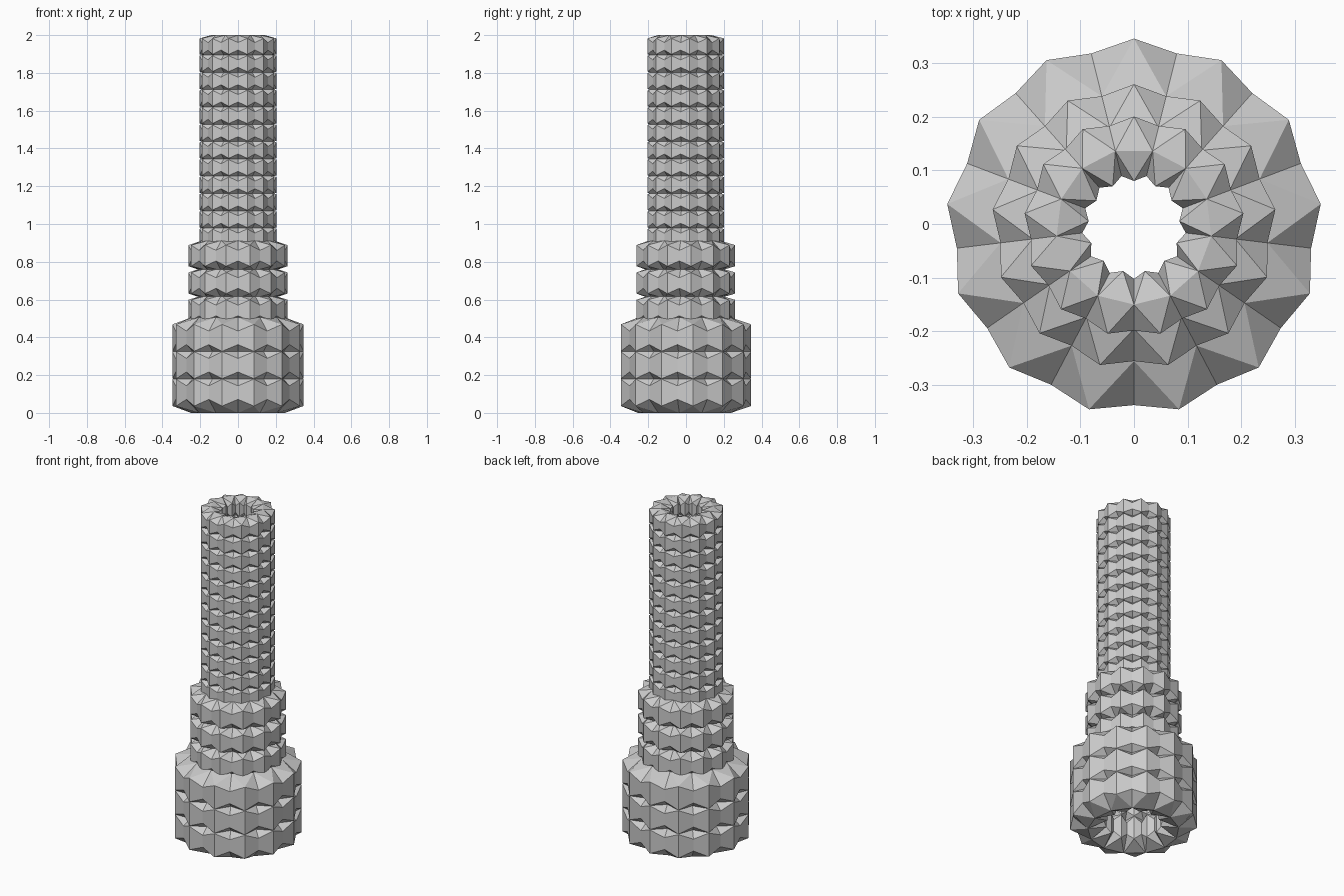
import bpy, bmesh
from math import sin, cos, pi

if "Cube" in bpy.data.objects:
    bpy.data.objects.remove(bpy.data.objects["Cube"])

N = 13            # lobes round every ring
CY = -0.005       # odd lobe count shifts the axis slightly


def ring(bm, z0, R, a, h, p, b, v):
    """Faceted ring: spikes at each lobe, valleys half way between lobes."""
    def vert(step, r, z):
        t = 2 * pi * step / N
        return bm.verts.new((r * sin(t), CY + r * cos(t), z0 + z))

    peak, valley = [], []
    for k in range(N):
        peak.append({(s, u): vert(k, R + s * a, u * p)
                     for s in (-1, 1) for u in (-1, 1)})
        d = {(s, u): vert(k + 0.5, R + s * b, u * v)
             for s in (-1, 1) for u in (-1, 1)}
        for u in (-1, 1):
            d[(0, u)] = vert(k + 0.5, R, u * h)
        valley.append(d)
    faces = []
    for k in range(N):
        P, sides = peak[k], (valley[k - 1], valley[k])
        for s in (-1, 1):
            for u in (-1, 1):
                # sloping face up to the rim edge
                faces.append(bm.faces.new((P[s, u], sides[0][0, u], sides[1][0, u])))
                for H in sides:
                    faces.append(bm.faces.new((P[s, u], H[0, u], H[s, u])))
            # upright facets
            for H in sides:
                faces.append(bm.faces.new((P[s, 1], P[s, -1], H[s, -1], H[s, 1])))
    bmesh.ops.recalc_face_normals(bm, faces=faces)


def tier(name, z, step, count, **shape):
    bm = bmesh.new()
    for i in range(count):
        ring(bm, z + i * step, **shape)
    me = bpy.data.meshes.new(name)
    bm.to_mesh(me)
    bm.free()
    ob = bpy.data.objects.new(name, me)
    bpy.context.collection.objects.link(ob)


# wide foot, middle collar and slim column
tier("base_rings", 0.1075, 0.145, 3, R=0.25, a=0.10, h=0.1075, p=0.071, b=0.082, v=0.036)
tier("collar_rings", 0.5425, 0.145, 3, R=0.19, a=0.075, h=0.08, p=0.056, b=0.06, v=0.028)
tier("column_rings", 0.932, 0.0917, 12, R=0.145, a=0.06, h=0.059, p=0.042, b=0.048, v=0.02)
